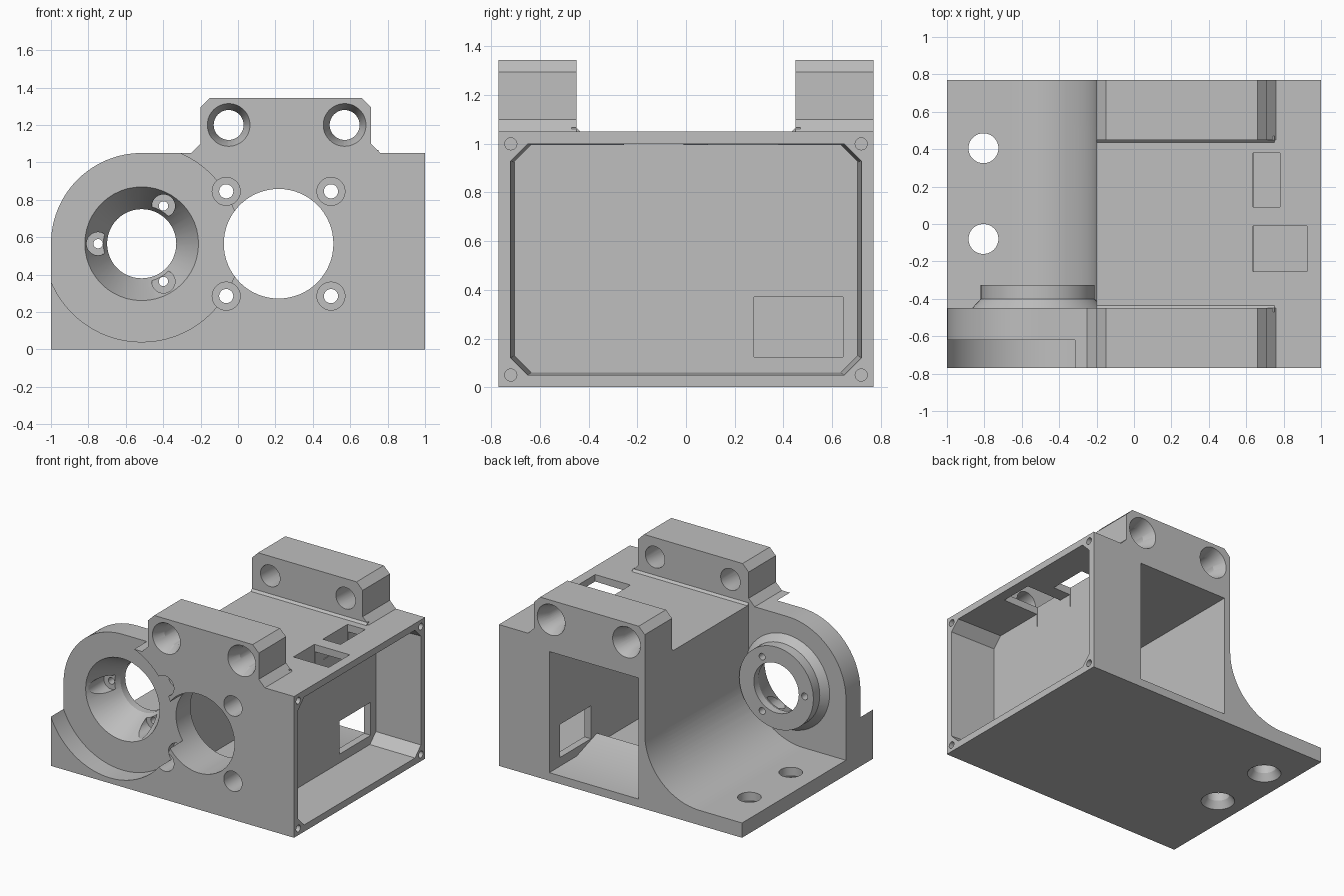
import bpy, bmesh, math
from mathutils import Matrix, Vector

cube = bpy.data.objects.get("Cube")
if cube:
    bpy.data.objects.remove(cube, do_unlink=True)

grey = bpy.data.materials.new("plain_grey")
grey.use_nodes = True
grey.diffuse_color = (0.52, 0.52, 0.52, 1)
grey.node_tree.nodes["Principled BSDF"].inputs["Base Color"].default_value = grey.diffuse_color

TURN = {"x": Matrix.Rotation(math.pi / 2, 4, "Y"),
        "y": Matrix.Rotation(-math.pi / 2, 4, "X"),
        "z": Matrix.Identity(4)}


def finish(name, bm):
    bmesh.ops.recalc_face_normals(bm, faces=bm.faces)
    mesh = bpy.data.meshes.new(name)
    bm.to_mesh(mesh)
    bm.free()
    mesh.materials.append(grey)
    ob = bpy.data.objects.new(name, mesh)
    bpy.context.collection.objects.link(ob)
    return ob


def loft(name, axis, start, a, end, b):
    """Solid between two matching outlines at a and b along the axis."""
    def place(p, t):
        return (t, p[0], p[1]) if axis == "x" else (p[0], t, p[1])
    bm = bmesh.new()
    v0 = [bm.verts.new(place(p, a)) for p in start]
    v1 = [bm.verts.new(place(p, b)) for p in end]
    bm.faces.new(v0)
    bm.faces.new(v1[::-1])
    for i in range(len(v0)):
        j = (i + 1) % len(v0)
        bm.faces.new((v0[i], v0[j], v1[j], v1[i]))
    return finish(name, bm)


def prism(name, axis, pts, a, b):
    return loft(name, axis, pts, a, pts, b)


def block(x0, x1, y0, y1, z0, z1):
    return prism("block", "y", [(x0, z0), (x1, z0), (x1, z1), (x0, z1)], y0, y1)


def cone(axis, c, a, b, r0, r1=None, n=48):
    """Cylinder or cone from a to b; c is the centre on the other two axes."""
    mid = (a + b) / 2
    centre = {"x": (mid, *c), "y": (c[0], mid, c[1]), "z": (*c, mid)}[axis]
    bm = bmesh.new()
    bmesh.ops.create_cone(bm, cap_ends=True, segments=n, radius1=r0,
                          radius2=r0 if r1 is None else r1, depth=b - a,
                          matrix=Matrix.Translation(Vector(centre)) @ TURN[axis])
    return finish("cone", bm)


def arc(cx, cz, r, a0, a1, n=24):
    angles = [math.radians(a0 + (a1 - a0) * i / n) for i in range(n + 1)]
    return [(cx + r * math.cos(t), cz + r * math.sin(t)) for t in angles]


def combine(target, tool, kind):
    mod = target.modifiers.new("join", "BOOLEAN")
    mod.operation = kind
    mod.solver = "EXACT"
    mod.object = tool
    bpy.context.view_layer.objects.active = target
    bpy.ops.object.modifier_apply(modifier=mod.name)
    bpy.data.objects.remove(tool, do_unlink=True)


# outlines seen from the front
AX, AZ = -0.515, 0.565
lug = [(1, 0), (1, 1.05), (0.76, 1.05), (0.71, 1.10), (0.71, 1.295),
       (0.66, 1.345), (-0.15, 1.345), (-0.2, 1.295)]
foot = arc(-0.65, 0.56, 0.45, 0, -90) + [(-1, 0.11), (-1, 0)]
round_end = arc(AX, AZ, 0.485, 90, 180) + [(-1, 0)]

# main body with sweeping foot, front bearing plate and back lug
housing = prism("gearbox_housing", "y", [(1, 0), (1, 1.05), (-0.2, 1.05)] + foot, -0.6, 0.6)
adds = [prism("plate", "y", lug + [(-0.2, 1.10), (-0.25, 1.05)] + round_end, -0.77, -0.45),
        prism("back", "y", lug + foot, 0.45, 0.77)]
# small fillets below the lugs
for s in (-1, 1):
    adds.append(prism("fillet", "x", [(s * 0.435, 1.04), (s * 0.435, 1.05), (s * 0.45, 1.066),
                                      (s * 0.47, 1.066), (s * 0.47, 1.04)], -0.2, 0.75))
# bearing collar behind the plate
adds += [cone("y", (AX, AZ), -0.46, -0.4, 0.36, 0.305),
         cone("y", (AX, AZ), -0.5, -0.325, 0.305)]
for part in adds:
    combine(housing, part, "UNION")

# round recess in the front, tapered bearing seat and its bore
cuts = [cone("y", (AX, AZ), -0.9, -0.62, 0.525, n=72),
        cone("y", (AX, AZ), -0.63, -0.38, 0.309, 0.185),
        cone("y", (AX, AZ), -0.5, -0.2, 0.185)]
for deg in (60, 180, 300):
    c = arc(AX, AZ, 0.233, deg, deg, 1)[0]
    cuts += [cone("y", c, -0.9, -0.42, 0.062, n=24),
             cone("y", c, -0.5, -0.2, 0.025, n=20)]

# motor chamber open at the back, its front opening and screw holes
MX = 0.217
cuts += [block(-0.15, 0.585, -0.45, 0.9, 0.06, 0.96),
         cone("y", (MX, AZ), -0.9, -0.4, 0.293, n=64)]
for sx in (-1, 1):
    for sz in (-1, 1):
        c = (MX + sx * 0.28, AZ + sz * 0.28)
        cuts += [cone("y", c, -0.9, -0.56, 0.075, n=28),
                 cone("y", c, -0.6, -0.4, 0.038, n=20)]


# side compartment with clipped corners
def octagon(w, z0, z1, k=0.07):
    return [(-w, z0 + k), (-w + k, z0), (w - k, z0), (w, z0 + k),
            (w, z1 - k), (w - k, z1), (-w + k, z1), (-w, z1 - k)]


cuts += [loft("compartment", "x", octagon(0.705, 0.06, 0.995), 0.64,
              octagon(0.721, 0.05, 1.0), 1.01),
         block(0.55, 0.7, 0.28, 0.645, 0.125, 0.37),
         block(0.635, 0.78, 0.09, 0.38, 0.9, 1.2),
         block(0.635, 0.925, -0.255, -0.01, 0.9, 1.2)]
for y in (-0.72, 0.72):
    for z in (0.05, 1.0):
        cuts.append(cone("x", (y, z), 0.9, 1.1, 0.025, n=20))

# bolt holes through the lugs, flared on the outside
for x in (-0.05, 0.57):
    cuts += [cone("y", (x, 1.2), -0.9, 0.9, 0.08),
             cone("y", (x, 1.2), -0.78, -0.68, 0.118, 0.08),
             cone("y", (x, 1.2), 0.68, 0.78, 0.08, 0.118)]

# countersunk holes in the foot
for y in (0.405, -0.08):
    cuts += [cone("z", (-0.805, y), -0.1, 0.3, 0.08),
             cone("z", (-0.805, y), -0.01, 0.05, 0.12, 0.08)]

for tool in cuts:
    combine(housing, tool, "DIFFERENCE")

# low ramp on the chamber floor
combine(housing, prism("ramp", "x", [(0.45, 0.06), (0.21, 0.14), (0.21, 0.04), (0.45, 0.04)],
                       -0.17, 0.61), "UNION")

bpy.ops.object.select_all(action="DESELECT")
housing.select_set(True)
bpy.context.view_layer.objects.active = housing
bpy.ops.object.shade_smooth_by_angle(angle=math.radians(25))
